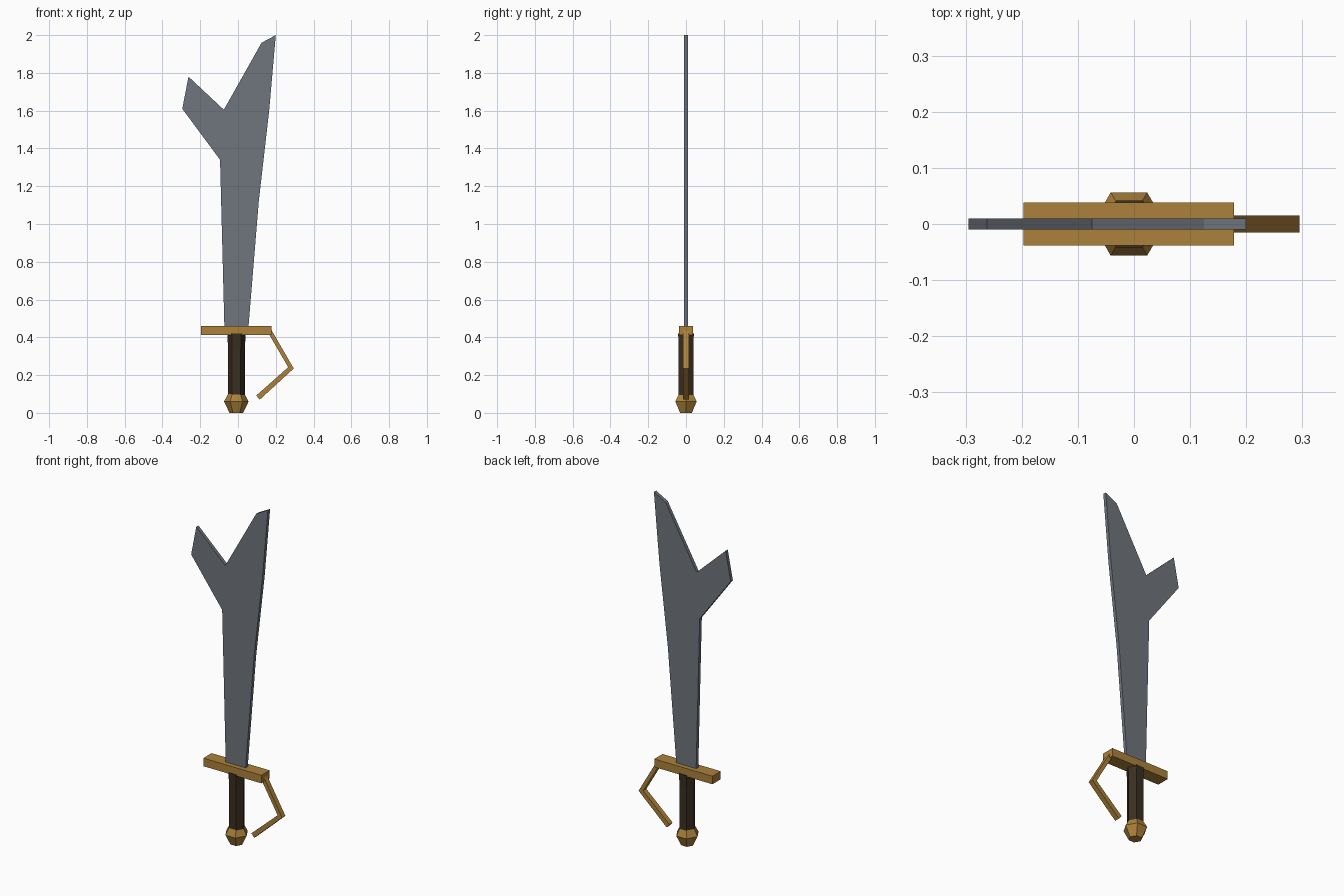
import bpy, bmesh, math

if "Cube" in bpy.data.objects:
    bpy.data.objects.remove(bpy.data.objects["Cube"])


def material(name, rgb):
    m = bpy.data.materials.new(name)
    m.diffuse_color = (*rgb, 1)
    m.use_nodes = True
    m.node_tree.nodes["Principled BSDF"].inputs["Base Color"].default_value = m.diffuse_color
    return m


STEEL = material("steel grey", (0.16, 0.178, 0.205))
GOLD = material("aged gold", (0.41, 0.22, 0.043))
LEATHER = material("dark leather", (0.042, 0.028, 0.015))


def finish(name, bm, mat):
    bmesh.ops.recalc_face_normals(bm, faces=bm.faces)
    mesh = bpy.data.meshes.new(name)
    bm.to_mesh(mesh)
    bm.free()
    mesh.materials.append(mat)
    obj = bpy.data.objects.new(name, mesh)
    bpy.context.collection.objects.link(obj)
    return obj


def plate(name, outline, half, mat):
    """Extrude an x-z outline symmetrically along y."""
    bm = bmesh.new()
    face = bm.faces.new([bm.verts.new((x, -half, z)) for x, z in outline])
    ext = bmesh.ops.extrude_face_region(bm, geom=[face])["geom"]
    verts = [v for v in ext if isinstance(v, bmesh.types.BMVert)]
    bmesh.ops.translate(bm, verts=verts, vec=(0, 2 * half, 0))
    return finish(name, bm, mat)


def hex_lathe(name, cx, profile, mat):
    """Six-sided stack of (radius, z) rings with corners on the x axis."""
    bm = bmesh.new()
    rings = [[bm.verts.new((cx + r * math.cos(i * math.pi / 3),
                            r * math.sin(i * math.pi / 3), z)) for i in range(6)]
             for r, z in profile]
    for a, b in zip(rings, rings[1:]):
        for i in range(6):
            j = (i + 1) % 6
            bm.faces.new((a[i], a[j], b[j], b[i]))
    bm.faces.new(rings[0])
    bm.faces.new(rings[-1])
    return finish(name, bm, mat)


# Forked blade
plate("blade", [(-0.072, 0.45), (0.055, 0.45), (0.11, 1.12), (0.165, 1.6),
                (0.2, 2.0), (0.125, 1.96), (-0.075, 1.605), (-0.262, 1.78),
                (-0.295, 1.61), (-0.095, 1.34)], 0.01, STEEL)

# Crossguard bar
plate("crossguard", [(-0.197, 0.413), (0.178, 0.413), (0.178, 0.46), (-0.197, 0.46)],
      0.038, GOLD)

# Bent knuckle guard
plate("knuckle_guard", [(0.162, 0.42), (0.178, 0.437), (0.295, 0.235), (0.115, 0.07),
                        (0.097, 0.092), (0.266, 0.242)], 0.015, GOLD)

# Grip and pommel
hex_lathe("grip", -0.008, [(0.045, 0.09), (0.045, 0.34), (0.048, 0.42)], LEATHER)
hex_lathe("pommel", -0.009, [(0.036, 0.0), (0.065, 0.06), (0.04, 0.107)], GOLD)
